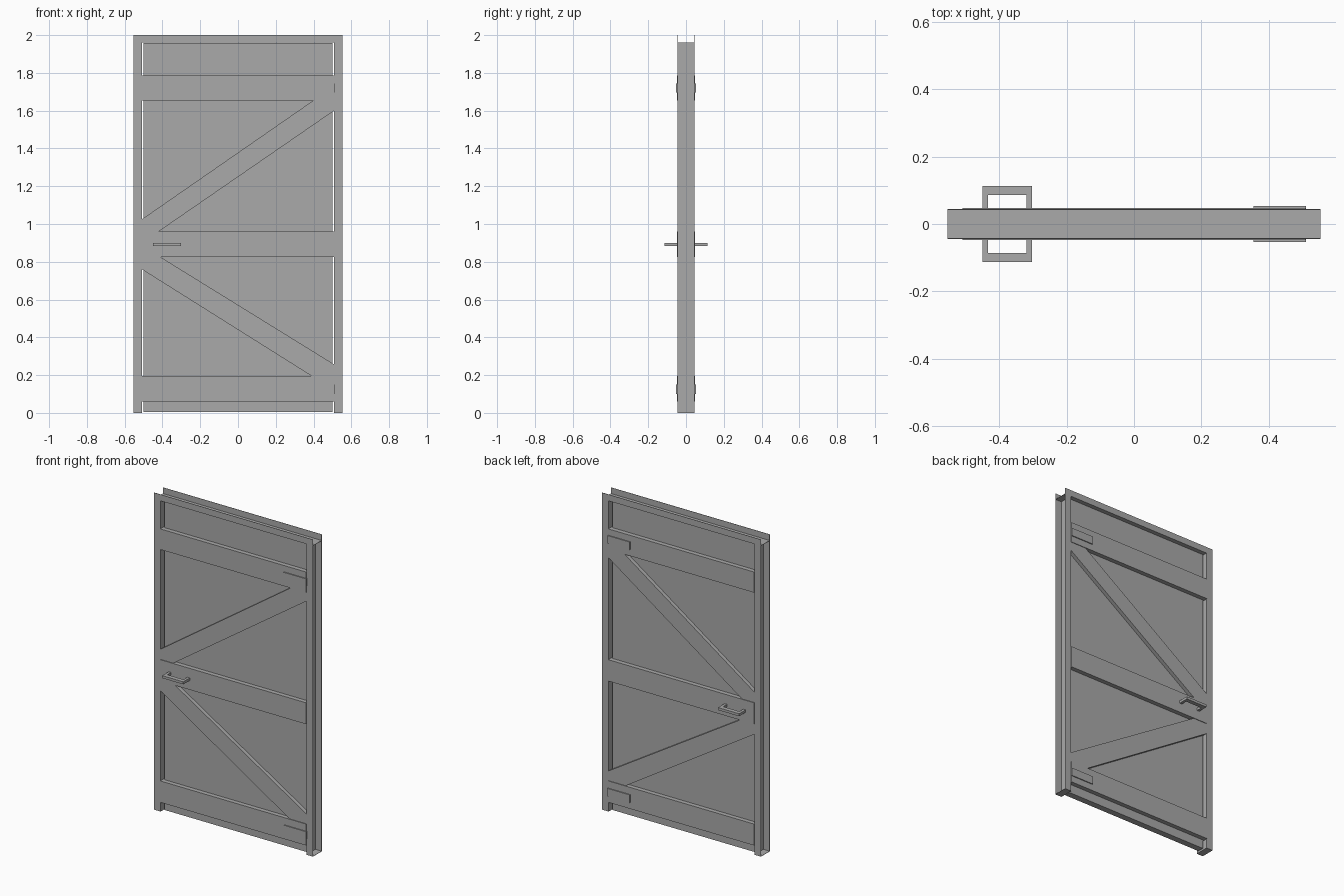
import bpy
import bmesh

cube = bpy.data.objects.get("Cube")
if cube:
    bpy.data.objects.remove(cube, do_unlink=True)

grey = bpy.data.materials.new("plain_grey")
grey.use_nodes = True
colour = (0.4, 0.4, 0.4, 1)
grey.diffuse_color = colour
grey.node_tree.nodes["Principled BSDF"].inputs["Base Color"].default_value = colour


def finish(name, bm):
    bmesh.ops.recalc_face_normals(bm, faces=bm.faces)
    mesh = bpy.data.meshes.new(name)
    bm.to_mesh(mesh)
    bm.free()
    mesh.materials.append(grey)
    obj = bpy.data.objects.new(name, mesh)
    bpy.context.collection.objects.link(obj)
    return obj


def prism(bm, outline, y0, y1):
    """Extrude an x-z outline from y0 to y1."""
    face = bm.faces.new([bm.verts.new((x, y0, z)) for x, z in outline])
    new = bmesh.ops.extrude_face_region(bm, geom=[face])["geom"]
    verts = [v for v in new if isinstance(v, bmesh.types.BMVert)]
    bmesh.ops.translate(bm, verts=verts, vec=(0, y1 - y0, 0))


def box(bm, x0, x1, y0, y1, z0, z1):
    prism(bm, [(x0, z0), (x1, z0), (x1, z1), (x0, z1)], y0, y1)


def boxes(name, *parts):
    bm = bmesh.new()
    for part in parts:
        box(bm, *part)
    return finish(name, bm)


OUT, IN, TOP, HEAD = 0.554, 0.509, 2.0, 1.96   # frame outline
DEPTH, RAIL, BRACE, PANEL = 0.044, 0.048, 0.044, 0.02   # half depths
T = 0.002   # sheet thickness

# Frame: sheet channels open to the outside
arch = [(-OUT, 0), (-IN, 0), (-IN, HEAD), (IN, HEAD),
        (IN, 0), (OUT, 0), (OUT, TOP), (-OUT, TOP)]
for name, y in (("frame_front", -DEPTH), ("frame_back", DEPTH - T)):
    bm = bmesh.new()
    prism(bm, arch, y, y + T)
    finish(name, bm)
boxes("frame_head", (-OUT, OUT, -DEPTH, DEPTH, HEAD, HEAD + T))
for side, s in (("left", 1), ("right", -1)):
    inner = sorted((s * IN, s * (IN + T)))
    foot = sorted((s * IN, s * OUT))
    boxes("frame_jamb_" + side, (*inner, -DEPTH, DEPTH, 0, HEAD))
    boxes("frame_foot_" + side, (*foot, -DEPTH, DEPTH, 0, T))

# Door panel and its three rails
boxes("door_panel", (-0.5, 0.5, -PANEL, PANEL, 0.004, 1.957))
rails = {"bottom": (0.06, 0.195), "middle": (0.825, 0.96), "top": (1.655, 1.785)}
for name, (z0, z1) in rails.items():
    boxes(name + "_rail", (-IN, IN, -RAIL, RAIL, z0, z1))

# Diagonal braces, clipped by the rails and the door edges
braces = {
    "lower_brace": [(-IN, 0.76), (0.39, 0.195), (IN, 0.195),
                    (IN, 0.257), (-0.41, 0.825), (-IN, 0.825)],
    "upper_brace": [(-IN, 0.96), (-0.42, 0.96), (IN, 1.6),
                    (IN, 1.655), (0.4, 1.655), (-IN, 1.025)],
}
for name, outline in braces.items():
    bm = bmesh.new()
    prism(bm, outline, -BRACE, BRACE)
    finish(name, bm)

# Hinge straps wrapping the rails
for name, z in (("bottom_hinge", 0.125), ("top_hinge", 1.72)):
    boxes(name, (0.355, 0.511, -0.054, 0.054, z - 0.025, z + 0.025))

# Pull handles on both faces
for name, s in (("front_handle", -1), ("back_handle", 1)):
    leg = sorted((s * 0.04, s * 0.086))
    grip = sorted((s * 0.086, s * 0.113))
    boxes(name,
          (-0.45, -0.433, *leg, 0.884, 0.9),
          (-0.32, -0.303, *leg, 0.884, 0.9),
          (-0.45, -0.303, *grip, 0.884, 0.9))
